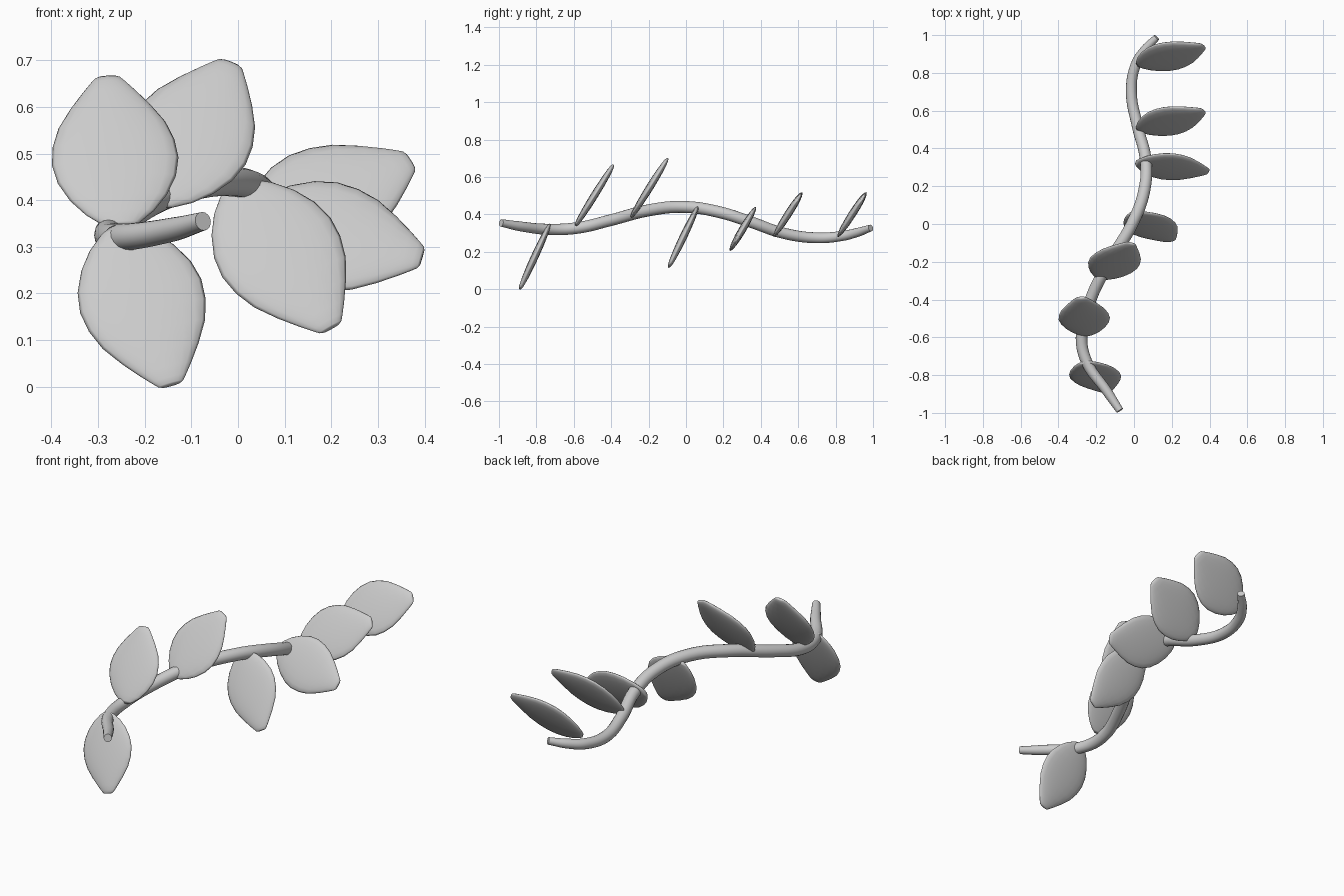
import bpy, bmesh, math
from mathutils import Vector, Matrix

if "Cube" in bpy.data.objects:
    bpy.data.objects.remove(bpy.data.objects["Cube"])

# Stem: tapered tube along a wavy path (x, y, z, radius)
PATH = [(-0.075, -0.988, 0.355, 0.020), (-0.14, -0.89, 0.337, 0.026),
        (-0.255, -0.72, 0.320, 0.030), (-0.277, -0.58, 0.328, 0.031),
        (-0.23, -0.40, 0.370, 0.031), (-0.13, -0.20, 0.422, 0.032),
        (-0.01, 0.00, 0.440, 0.032), (0.055, 0.18, 0.412, 0.032),
        (0.062, 0.34, 0.362, 0.031), (0.018, 0.52, 0.300, 0.030),
        (-0.014, 0.70, 0.275, 0.029), (0.008, 0.84, 0.286, 0.027),
        (0.055, 0.92, 0.305, 0.024), (0.12, 0.988, 0.328, 0.018)]
curve = bpy.data.curves.new("stem", 'CURVE')
curve.dimensions = '3D'
curve.bevel_depth = 1.0
curve.bevel_resolution = 6
curve.resolution_u = 6
curve.use_fill_caps = True
spline = curve.splines.new('BEZIER')
spline.bezier_points.add(len(PATH) - 1)
for p, (x, y, z, r) in zip(spline.bezier_points, PATH):
    p.co = (x, y, z)
    p.radius = r
    p.handle_left_type = p.handle_right_type = 'AUTO'
spline.use_smooth = True
stem = bpy.data.objects.new("stem", curve)
bpy.context.collection.objects.link(stem)

# Leaf blade: lens cross-sections lofted from base to tip
# (position along length, half width, half thickness)
STATIONS = [(0.0, 0.018, 0.006), (0.03, 0.040, 0.010), (0.10, 0.073, 0.014),
            (0.20, 0.104, 0.017), (0.32, 0.127, 0.019), (0.44, 0.136, 0.020),
            (0.56, 0.131, 0.020), (0.68, 0.115, 0.019), (0.80, 0.086, 0.017),
            (0.90, 0.057, 0.014), (0.96, 0.038, 0.011), (0.99, 0.028, 0.007),
            (1.0, 0.019, 0.004)]
SIDES = 20
bm = bmesh.new()
rings = []
for t, w, h in STATIONS:
    ring = []
    for i in range(SIDES):
        a = 2 * math.pi * i / SIDES
        ring.append(bm.verts.new((w * math.cos(a), t, h * math.sin(a))))
    rings.append(ring)
for r0, r1 in zip(rings, rings[1:]):
    for i in range(SIDES):
        j = (i + 1) % SIDES
        bm.faces.new((r0[i], r0[j], r1[j], r1[i]))
bm.faces.new(rings[0])
bm.faces.new(rings[-1])
bmesh.ops.recalc_face_normals(bm, faces=bm.faces)
for f in bm.faces:
    f.smooth = True
leaf_mesh = bpy.data.meshes.new("leaf")
bm.to_mesh(leaf_mesh)
bm.free()

# Leaves: base point, tip x and z, lean (y per z)
LEAVES = [((-0.26, -0.73, 0.345), -0.143, 0.003, 0.46),
          ((-0.25, -0.59, 0.340), -0.280, 0.665, 0.62),
          ((-0.18, -0.29, 0.390), -0.015, 0.695, 0.62),
          ((-0.01, 0.06, 0.435), 0.200, 0.125, 0.48),
          ((0.01, 0.327, 0.362), 0.395, 0.277, 0.59),
          ((0.02, 0.497, 0.325), 0.370, 0.485, 0.64),
          ((0.02, 0.840, 0.325), 0.370, 0.485, 0.64)]
for n, (base, tx, tz, lean) in enumerate(LEAVES, 1):
    base = Vector(base)
    along = Vector((tx, base.y + lean * (tz - base.z), tz)) - base
    normal = Vector((0, -1, lean)).normalized()
    side = along.normalized().cross(normal)
    leaf = bpy.data.objects.new(f"leaf_{n}", leaf_mesh)
    leaf.matrix_world = Matrix.Translation(base) @ Matrix((side, along, normal)).transposed().to_4x4()
    bpy.context.collection.objects.link(leaf)
